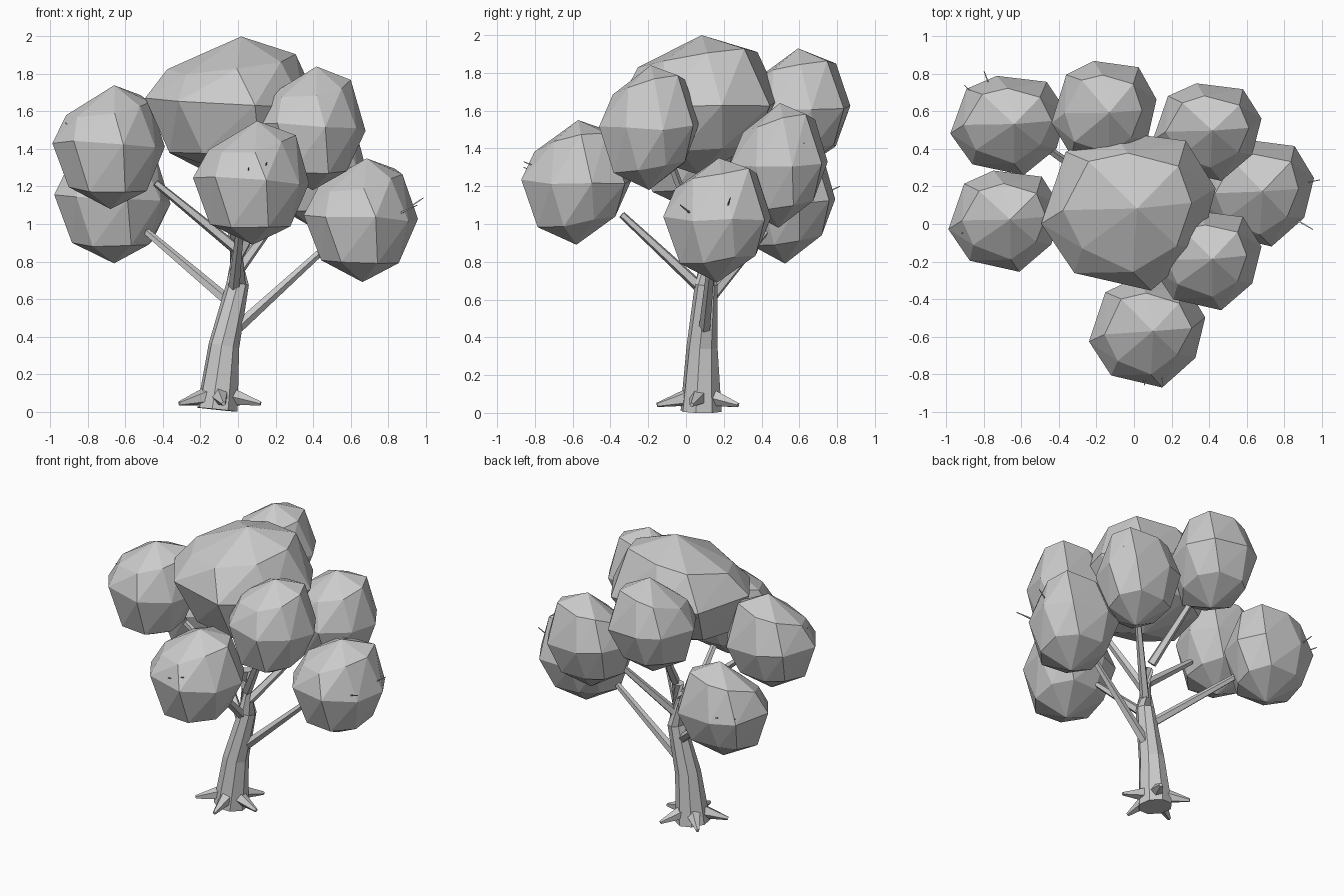
import bpy, bmesh, math, random
from mathutils import Vector

if "Cube" in bpy.data.objects:
    bpy.data.objects.remove(bpy.data.objects["Cube"])

random.seed(4)

grey = bpy.data.materials.new("plain grey")
grey.diffuse_color = (0.6, 0.6, 0.6, 1)
grey.use_nodes = True
grey.node_tree.nodes["Principled BSDF"].inputs["Base Color"].default_value = grey.diffuse_color


def finish(name, bm):
    bmesh.ops.recalc_face_normals(bm, faces=bm.faces)
    me = bpy.data.meshes.new(name)
    bm.to_mesh(me)
    bm.free()
    me.materials.append(grey)
    ob = bpy.data.objects.new(name, me)
    bpy.context.collection.objects.link(ob)
    return ob


def tube(name, path, sides):
    """Faceted tapering tube through (x, y, z, radius) stations."""
    bm = bmesh.new()
    pts = [Vector(p[:3]) for p in path]
    rings = []
    for i, p in enumerate(pts):
        d = pts[min(i + 1, len(pts) - 1)] - pts[max(i - 1, 0)]
        rot = d.to_track_quat('Z', 'Y')
        ring = []
        for k in range(sides):
            a = 2 * math.pi * (k + 0.5) / sides
            off = Vector((math.cos(a), math.sin(a), 0)) * path[i][3]
            ring.append(bm.verts.new(p + rot @ off))
        rings.append(ring)
    for a, b in zip(rings, rings[1:]):
        for k in range(sides):
            n = (k + 1) % sides
            bm.faces.new((a[k], a[n], b[n], b[k]))
    bm.faces.new(rings[0])
    bm.faces.new(rings[-1])
    return finish(name, bm)


# Uneven eight-sided outline shared by all foliage balls (unit half sizes)
OUTLINE = [(1.0, 0.28), (0.66, 0.88), (-0.2, 1.0), (-0.72, 0.74),
           (-1.0, -0.16), (-0.62, -0.78), (0.26, -1.0), (0.83, -0.46)]
# Ring levels: height, outline scale, twist, tilt along x and y
LEVELS = [(-0.64, 0.73, 0.15, 0.0, 0.08), (0.04, 1.0, 0.0, -0.05, 0.0),
          (0.64, 0.73, -0.15, 0.08, 0.14)]


def foliage(name, centre, size):
    """Eight-sided, three-ring lumpy ball with a point at top and bottom."""
    bm = bmesh.new()

    def vert(x, y, z):
        bm.verts.new([c + s * v for c, s, v in zip(centre, size, (x, y, z))])

    for z, f, t, tx, ty in LEVELS:
        for x, y in OUTLINE:
            j = 0.03 if f < 1 else 0.0
            u = f * (x * math.cos(t) - y * math.sin(t)) + random.uniform(-j, j)
            v = f * (x * math.sin(t) + y * math.cos(t)) + random.uniform(-j, j)
            vert(u, v, z + tx * x + ty * y + random.uniform(-0.03, 0.03))
    vert(0.03, 0, -1)
    vert(0.1, 0.03, 1)
    bmesh.ops.convex_hull(bm, input=bm.verts)
    finish(name, bm)


# Leaning trunk
tube("trunk", [(-0.11, 0.08, 0.01, 0.112), (-0.075, 0.085, 0.35, 0.083),
               (-0.002, 0.107, 0.68, 0.06), (-0.015, 0.11, 0.97, 0.042)], 8)

# Spiky roots
for i in range(5):
    a = math.radians(-83 + 72 * i)
    c, s = math.cos(a), math.sin(a)
    tube(f"root_{i + 1}", [(-0.105 + 0.06 * c, 0.08 + 0.06 * s, 0.085, 0.05),
                           (-0.105 + 0.23 * c, 0.075 + 0.23 * s, 0.042, 0.012)], 5)

# Branches: start and end
branches = {
    "right": ((0.0, 0.1, 0.45), (0.44, 0.14, 0.85)),
    "low_left": ((-0.03, 0.1, 0.57), (-0.49, 0.42, 0.96)),
    "high_left": ((0.0, 0.1, 0.86), (-0.44, 0.04, 1.22)),
    "front": ((-0.02, 0.08, 0.66), (0.02, -0.34, 1.05)),
    "back_right": ((0.0, 0.11, 0.75), (0.29, 0.38, 1.15)),
    "back": ((-0.02, 0.15, 1.0), (-0.12, 0.46, 1.4)),
    "front_right": ((0.0, 0.1, 0.83), (0.28, -0.08, 1.32)),
}
for n, (p, q) in branches.items():
    tube(f"branch_{n}", [(*p, 0.032), (*q, 0.02)], 5)

# Foliage balls: centre and half sizes
balls = {
    "top": ((-0.03, 0.07, 1.63), (0.465, 0.425, 0.37)),
    "high_left": ((-0.69, 0.015, 1.41), (0.30, 0.27, 0.33)),
    "low_left": ((-0.67, 0.525, 1.12), (0.31, 0.265, 0.33)),
    "front": ((0.07, -0.58, 1.22), (0.31, 0.292, 0.33)),
    "right": ((0.655, 0.165, 1.02), (0.305, 0.285, 0.33)),
    "front_right": ((0.39, -0.195, 1.51), (0.29, 0.265, 0.33)),
    "back_right": ((0.39, 0.49, 1.31), (0.29, 0.26, 0.33)),
    "back": ((-0.16, 0.585, 1.60), (0.28, 0.285, 0.33)),
}
for n, (c, r) in balls.items():
    foliage(f"foliage_{n}", c, r)

# Tiny twigs poking out of the foliage
twigs = [
    ((0.87, 0.21, 1.06), (0.99, 0.235, 1.14)),
    ((0.87, 0.02, 1.06), (0.955, -0.03, 1.10)),
    ((-0.76, 0.71, 1.15), (-0.80, 0.815, 1.20)),
    ((-0.83, 0.67, 1.15), (-0.905, 0.74, 1.19)),
    ((0.06, -0.76, 1.26), (0.055, -0.86, 1.30)),
    ((0.14, -0.76, 1.29), (0.155, -0.86, 1.33)),
    ((0.55, 0.57, 1.36), (0.61, 0.625, 1.43)),
    ((0.56, 0.53, 1.36), (0.64, 0.565, 1.40)),
    ((-0.86, -0.03, 1.48), (-0.92, -0.05, 1.54)),
]
for i, (p, q) in enumerate(twigs):
    tube(f"twig_{i + 1}", [(*p, 0.006), (*q, 0.003)], 4)
